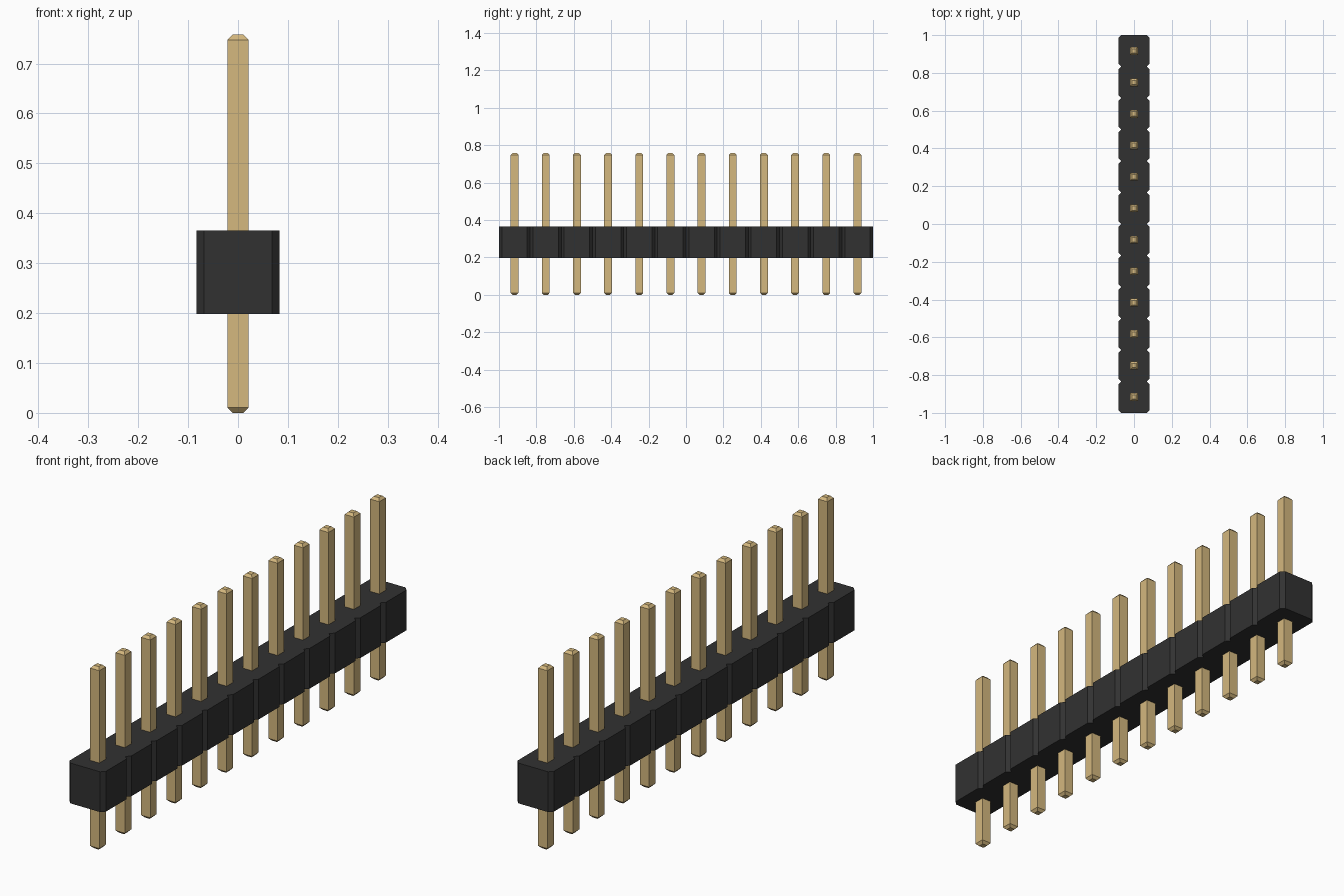
import bpy
import bmesh

cube = bpy.data.objects.get("Cube")
if cube:
    bpy.data.objects.remove(cube, do_unlink=True)

COUNT = 12
PITCH = 2 / COUNT
HALF = PITCH / 2
CHAMFER = 0.0155
BODY_Z = (0.198, 0.365)
PIN_HALF, TIP_HALF, PIN_TOP, TIP_H = 0.021, 0.011, 0.758, 0.0105


def make_material(name, rgb, roughness):
    mat = bpy.data.materials.new(name)
    mat.use_nodes = True
    color = (*rgb, 1)
    mat.diffuse_color = color
    shader = mat.node_tree.nodes["Principled BSDF"]
    shader.inputs["Base Color"].default_value = color
    shader.inputs["Roughness"].default_value = roughness
    return mat


def make_object(name, bm, mat):
    bmesh.ops.recalc_face_normals(bm, faces=bm.faces)
    mesh = bpy.data.meshes.new(name)
    bm.to_mesh(mesh)
    bm.free()
    mesh.materials.append(mat)
    obj = bpy.data.objects.new(name, mesh)
    bpy.context.collection.objects.link(obj)
    return obj


black = make_material("black plastic", (0.031, 0.031, 0.031), 0.6)
gold = make_material("gold metal", (0.66, 0.48, 0.21), 0.4)

# Housing: one notched outline along y, extruded upwards
right_side = []
for i in range(COUNT):
    y = -1 + i * PITCH
    right_side += [(HALF - CHAMFER, y), (HALF, y + CHAMFER),
                   (HALF, y + PITCH - CHAMFER)]
right_side.append((HALF - CHAMFER, 1))
outline = right_side + [(-x, y) for x, y in reversed(right_side)]

bm = bmesh.new()
base = bm.faces.new([bm.verts.new((x, y, BODY_Z[0])) for x, y in outline])
top = bmesh.ops.extrude_face_region(bm, geom=[base], use_keep_orig=True)
bmesh.ops.translate(bm, vec=(0, 0, BODY_Z[1] - BODY_Z[0]),
                    verts=[v for v in top["geom"] if isinstance(v, bmesh.types.BMVert)])
make_object("housing", bm, black)

# Pin: square rod with tapered tips, built from stacked square rings
bm = bmesh.new()
rings = []
for half, z in ((TIP_HALF, 0), (PIN_HALF, TIP_H),
                (PIN_HALF, PIN_TOP - TIP_H), (TIP_HALF, PIN_TOP)):
    rings.append([bm.verts.new((sx * half, sy * half, z))
                  for sx, sy in ((-1, -1), (1, -1), (1, 1), (-1, 1))])
for low, high in zip(rings, rings[1:]):
    for k in range(4):
        n = (k + 1) % 4
        bm.faces.new((low[k], low[n], high[n], high[k]))
bm.faces.new(rings[0])
bm.faces.new(rings[-1])
first_pin = make_object("pin_1", bm, gold)

# Row of pins sharing one mesh
for i in range(COUNT):
    pin = first_pin
    if i:
        pin = bpy.data.objects.new(f"pin_{i + 1}", first_pin.data)
        bpy.context.collection.objects.link(pin)
    pin.location.y = -1 + (i + 0.5) * PITCH
